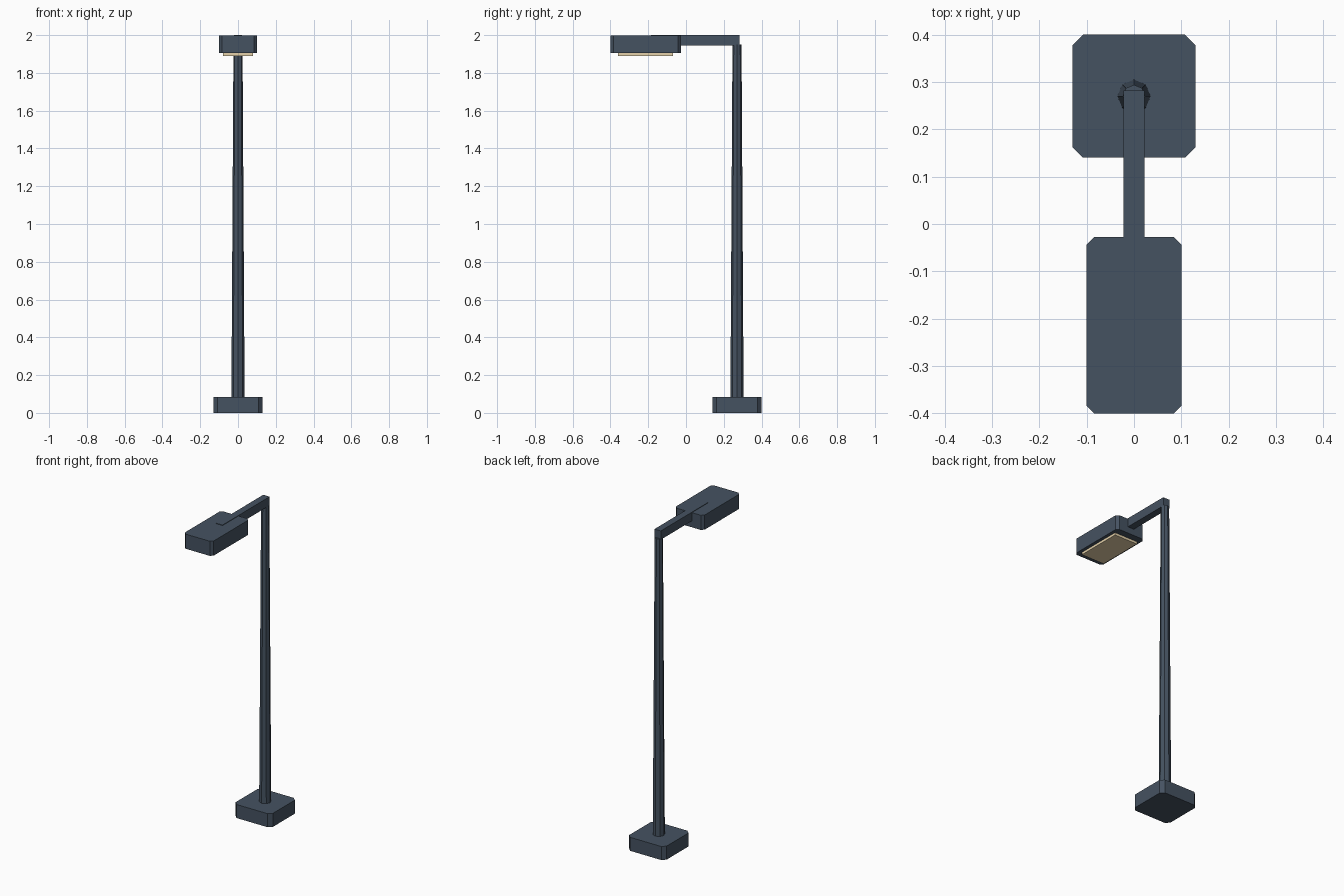
import bpy
import bmesh
from mathutils import Matrix, Vector

cube = bpy.data.objects.get("Cube")
if cube:
    bpy.data.objects.remove(cube, do_unlink=True)


def material(name, rgb):
    mat = bpy.data.materials.new(name)
    mat.use_nodes = True
    color = (*rgb, 1.0)
    mat.diffuse_color = color
    mat.node_tree.nodes["Principled BSDF"].inputs["Base Color"].default_value = color
    return mat


slate = material("slate metal", (0.06, 0.085, 0.12))
cream = material("warm cream lens", (0.78, 0.64, 0.40))


def finish(name, bm, mat):
    mesh = bpy.data.meshes.new(name)
    bm.to_mesh(mesh)
    bm.free()
    mesh.materials.append(mat)
    obj = bpy.data.objects.new(name, mesh)
    bpy.context.collection.objects.link(obj)
    return obj


def box(name, low, high, mat, chamfer=0.0):
    """Box between two corners, with its upright edges chamfered."""
    low, high = Vector(low), Vector(high)
    bm = bmesh.new()
    bmesh.ops.create_cube(bm, size=1, matrix=Matrix.Translation((low + high) / 2)
                          @ Matrix.Diagonal((*(high - low), 1)))
    if chamfer:
        upright = [e for e in bm.edges
                   if abs(e.verts[0].co.z - e.verts[1].co.z) > 0.001]
        bmesh.ops.bevel(bm, geom=upright, offset=chamfer, segments=1,
                        affect='EDGES')
    return finish(name, bm, mat)


# Foot block
box("base", (-0.13, 0.14, 0), (0.13, 0.4, 0.085), slate, 0.022)

# Tapered eight-sided pole
bottom, top = 0.08, 1.95
bm = bmesh.new()
bmesh.ops.create_cone(bm, cap_ends=True, segments=8, radius1=0.035, radius2=0.024,
                      depth=top - bottom,
                      matrix=Matrix.Translation((0, 0.27, (bottom + top) / 2)))
finish("pole", bm, slate)

# Arm, lamp housing and lens
box("arm", (-0.022, -0.185, 1.945), (0.022, 0.282, 2.0), slate)
box("lamp_housing", (-0.1, -0.4, 1.905), (0.1, -0.027, 1.997), slate, 0.016)
box("lens", (-0.08, -0.36, 1.89), (0.08, -0.07, 1.91), cream)
